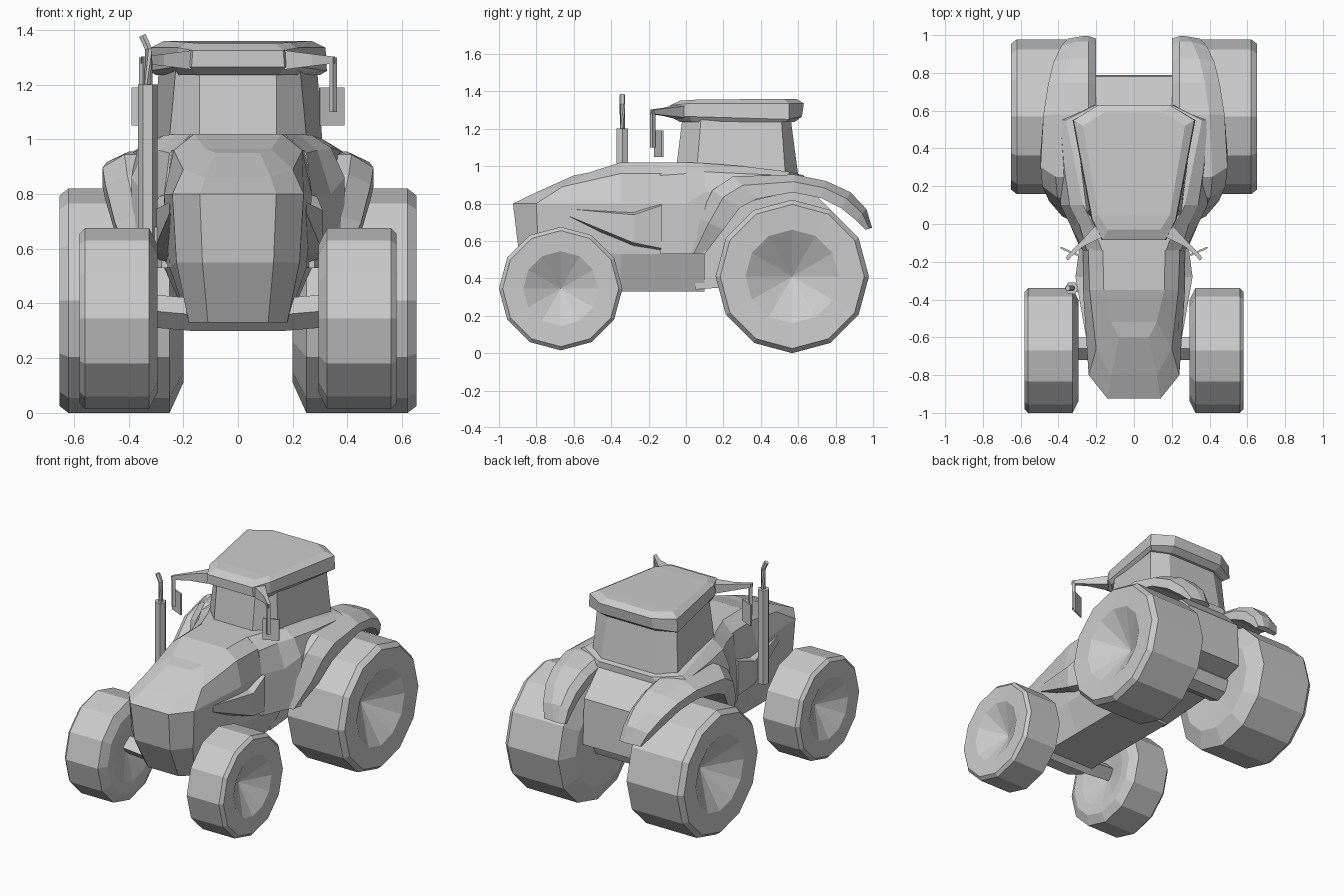
import bpy, bmesh, math
from mathutils import Vector

if "Cube" in bpy.data.objects:
    bpy.data.objects.remove(bpy.data.objects["Cube"])


def loft(name, rings, cap=True):
    """Skin between equal-length rings; the end caps are strips of quads."""
    bm = bmesh.new()
    vs = [[bm.verts.new(p) for p in r] for r in rings]
    n = len(rings[0])
    for a, b in zip(vs, vs[1:]):
        for i in range(n):
            j = (i + 1) % n
            bm.faces.new((a[i], a[j], b[j], b[i]))
    if cap:
        for r in (vs[0], vs[-1]):
            for i in range(n // 2 - 1):
                bm.faces.new((r[i], r[i + 1], r[n - 2 - i], r[n - 1 - i]))
            if n % 2:
                m = n // 2
                bm.faces.new((r[m - 1], r[m], r[m + 1]))
    bmesh.ops.remove_doubles(bm, verts=bm.verts, dist=1e-5)
    bmesh.ops.recalc_face_normals(bm, faces=bm.faces)
    me = bpy.data.meshes.new(name)
    bm.to_mesh(me)
    bm.free()
    ob = bpy.data.objects.new(name, me)
    bpy.context.collection.objects.link(ob)
    return ob


def sym(half):
    """Complete a half outline with its mirror image."""
    return half + [(-x, y, z) for x, y, z in reversed(half)]


def box(name, lo, hi):
    (a, b, c), (d, e, f) = lo, hi
    return loft(name, [[(a, b, z), (d, b, z), (d, e, z), (a, e, z)] for z in (c, f)])


def tube(name, path, radii, sides=6):
    rings = []
    for i, p in enumerate(path):
        d = Vector(path[min(i + 1, len(path) - 1)]) - Vector(path[max(i - 1, 0)])
        q = d.to_track_quat('Z', 'Y')
        rings.append([Vector(p) + q @ Vector((radii[i] * math.cos(t), radii[i] * math.sin(t), 0))
                      for t in [2 * math.pi * k / sides for k in range(sides)]])
    return loft(name, rings)


def wheel(name, s, y, z, profile):
    rings = [[(s * x, y + r * math.sin(k * math.pi / 6), z + r * math.cos(k * math.pi / 6))
              for k in range(12)] for x, r in profile]
    loft(name, rings, cap=False)


# Hood and chassis, stacked outlines from the belly to the hood top
loft("hood", [sym(h) for h in (
    [(.11, -.78, .33), (.18, -.72, .33), (.18, -.35, .33), (.18, .1, .33)],
    [(.13, -.895, .55), (.225, -.79, .55), (.25, -.35, .53), (.27, .1, .53)],
    [(.14, -.925, .8), (.24, -.8, .8), (.27, -.35, .8), (.27, .1, .8)],
    [(.12, -.8, .86), (.2, -.66, .89), (.235, -.35, .96), (.25, .1, .96)],
    [(.08, -.6, .95), (.12, -.52, .965), (.16, -.35, 1.02), (.17, .1, 1.02)])])

# Body under the cab, sections from front to back
body = {
    -.14: [(.17, 1.02), (.25, .95), (.27, .8), (.28, .53)],
    0: [(.22, 1.02), (.29, .96), (.34, .8), (.34, .53)],
    .1: [(.27, 1.015), (.34, .97), (.39, .86), (.39, .53)],
    .3: [(.31, 1.0), (.37, .96), (.38, .87), (.38, .8)],
    .55: [(.36, .97), (.39, .95), (.39, .9), (.39, .86)],
    .63: [(.2, .95), (.21, .93), (.21, .9), (.21, .86)]}
loft("cab_base", [sym([(x, y, z) for x, z in sec]) for y, sec in body.items()])

# Rear housing between the wheels
housing = [(.05, .34), (.05, .92), (.62, .92), (.78, .76), (.79, .46), (.55, .38)]
loft("rear_housing", [[(x, y, z) for y, z in housing] for x in (-.2, .2)])

# Cab windows and roof
loft("cab_windows", [sym(h) for h in (
    [(.14, -.05, 1.01), (.25, .06, 1.01), (.31, .53, .97), (.2, .6, .95)],
    [(.14, -.02, 1.25), (.228, .08, 1.25), (.29, .51, 1.25), (.18, .56, 1.25)])])
loft("roof", [sym(h) for h in (
    [(.15, -.03, 1.235), (.21, .03, 1.235), (.3, .53, 1.235), (.18, .58, 1.235)],
    [(.17, -.085, 1.265), (.225, .02, 1.265), (.325, .55, 1.25), (.19, .62, 1.265)],
    [(.165, -.085, 1.325), (.22, .02, 1.335), (.32, .55, 1.335), (.19, .63, 1.335)],
    [(.14, -.03, 1.35), (.19, .05, 1.355), (.27, .52, 1.36), (.16, .59, 1.36)])])

# Front axle
tube("front_axle", [(-.4, -.66, .38), (-.17, -.66, .36), (.17, -.66, .36), (.4, -.66, .38)],
     [.06] * 4, 4)
tube("rear_axle", [(-.3, .57, .41), (.3, .57, .41)], [.1, .1], 8)

# Fender stations: upper y z, lower y z, outer x
fender = [(0, .53, .1, .53, .38), (.07, .72, .2, .66, .45), (.14, .87, .29, .78, .485),
          (.25, .945, .38, .825, .495), (.58, .955, .57, .86, .48), (.75, .92, .72, .83, .455),
          (.88, .86, .83, .775, .425), (.965, .77, .91, .71, .385), (.995, .67, .96, .66, .35)]

for s, side in ((-1, "left"), (1, "right")):
    wheel("front_wheel_" + side, s, -.67, .345,
          [(.35, 0), (.3, .2), (.295, .27), (.325, .33), (.56, .33), (.58, .31),
           (.575, .2), (.47, 0)])
    wheel("rear_wheel_" + side, s, .568, .41,
          [(.22, 0), (.2, .3), (.25, .41), (.62, .41), (.652, .385), (.645, .25), (.5, 0)])

    rings = []
    for yt, zt, yb, zb, xo in fender:
        ym, zm = yt + (yb - yt) * .4, zt + (zb - zt) * .4
        rings.append([(s * .2, yb, zb), (s * .2, ym, zm), (s * .24, yt, zt),
                      (s * (xo - .08), yt, zt), (s * xo, ym, zm), (s * xo, yb, zb)])
    loft("fender_" + side, rings)

    # Raised panel on the side of the hood
    loft("side_panel_" + side, [[(s * .2, y, a), (s * x, y, a + .03), (s * x, y, b - .03), (s * .2, y, b)]
                                for y, x, a, b in ((-.62, .25, .7, .8), (-.28, .31, .56, .77),
                                                   (-.13, .29, .53, .82))])

    # Mirror arm, post and plate
    loft("mirror_arm_" + side, [[(s * x, y - t, z - h), (s * x, y + t, z - h),
                                 (s * x, y + t, z + h), (s * x, y - t, z + h)]
                                for x, y, z, t, h in ((.17, -.02, 1.29, .05, .035),
                                                      (.27, -.1, 1.29, .02, .022),
                                                      (.355, -.18, 1.29, .012, .012))])
    tube("mirror_post_" + side, [(s * .348, -.178, 1.3), (s * .348, -.178, 1.1)], [.014, .014], 4)
    loft("mirror_plate_" + side, [[(s * .3, -.17, z), (s * .39, -.13, z), (s * .387, -.12, z),
                                   (s * .297, -.16, z)] for z in (1.05, 1.19)])

# Exhaust stack
tube("exhaust_stack", [(-.33, -.34, .58), (-.33, -.34, 1.2)], [.036, .036])
tube("exhaust_tip", [(-.327, -.34, 1.19), (-.327, -.34, 1.33), (-.35, -.34, 1.38)], [.015] * 3)
box("exhaust_bracket", (-.33, -.36, .62), (-.24, -.32, .68))
